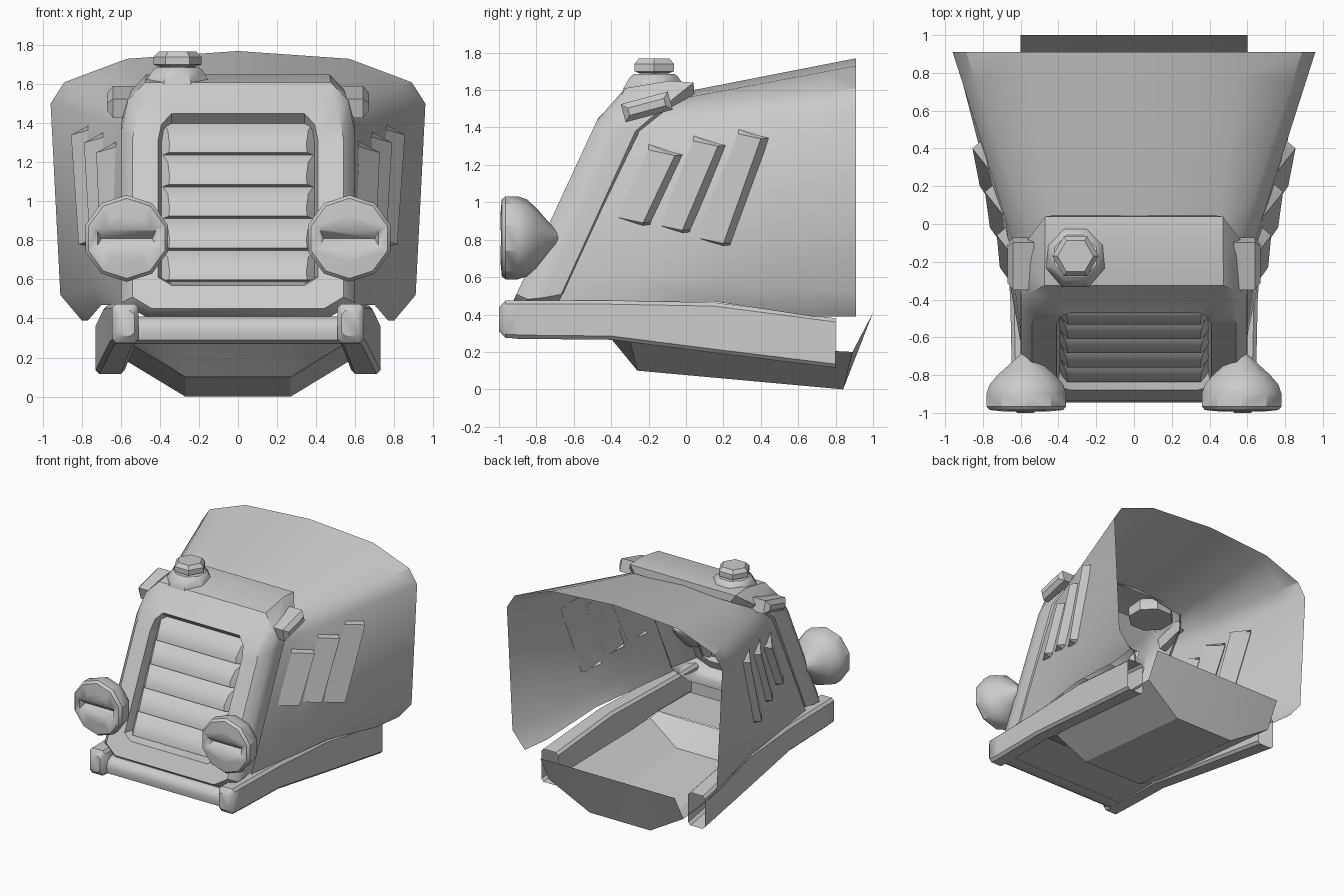
import bpy, bmesh, math
from mathutils import Vector, Matrix

if "Cube" in bpy.data.objects:
    bpy.data.objects.remove(bpy.data.objects["Cube"])


def finish(bm, name, angle=35, mirror=False):
    bmesh.ops.recalc_face_normals(bm, faces=bm.faces)
    me = bpy.data.meshes.new(name)
    bm.to_mesh(me)
    bm.free()
    ob = bpy.data.objects.new(name, me)
    bpy.context.collection.objects.link(ob)
    bpy.ops.object.select_all(action='DESELECT')
    ob.select_set(True)
    bpy.context.view_layer.objects.active = ob
    bpy.ops.object.shade_smooth_by_angle(angle=math.radians(angle))
    if mirror:
        ob.modifiers.new("mirror", 'MIRROR')
    return ob


def add_loft(bm, rings, closed=True, caps=(False, False)):
    rows = [[bm.verts.new(p) for p in r] for r in rings]
    n = len(rows[0])
    for a, b in zip(rows, rows[1:]):
        for i in range(n if closed else n - 1):
            j = (i + 1) % n
            bm.faces.new((a[i], a[j], b[j], b[i]))
    for use, row in zip(caps, (rows[0], rows[-1])):
        if use:
            bm.faces.new(row)


def loft(name, rings, closed=True, caps=(False, False), angle=35, mirror=False):
    bm = bmesh.new()
    add_loft(bm, rings, closed, caps)
    return finish(bm, name, angle, mirror)


def lathe(name, profile, sides, matrix, turn=0.0, mirror=False):
    # profile is (radius, height) pairs along local z
    rings = [[matrix @ Vector((r * math.cos(turn + i * math.tau / sides),
                               r * math.sin(turn + i * math.tau / sides), h))
              for i in range(sides)] for r, h in profile]
    return loft(name, rings, True, (True, True), 35, mirror)


def both(half):
    # half section from centre line outwards -> full section
    return [Vector((-x, y, z)) for x, y, z in reversed(half) if x > 0] + [Vector(p) for p in half]


def front_y(z):
    return -0.92 + 0.464 * (z - 0.48)


def back_y(z):
    return -0.67 + 0.455 * (z - 0.48) if z < 1.4 else -0.25 + (z - 1.4) * 1.25


# Hood shell, from the cowl to the flared rear opening
front = [(0, .04, 1.6), (.45, .0, 1.56), (.55, -.1, 1.5), (.59, -.25, 1.38),
         (.59, -.64, .57), (.59, -.68, .47)]
rear = [(0, .91, 1.77), (.57, .91, 1.73), (.89, .91, 1.61), (.96, .91, 1.5),
        (.91, .91, .52), (.8, .91, .39)]
sections = []
for t, low, edge in ((0, .57, .47), (.25, .6, .47), (.52, .57, .47), (.85, .53, .39), (1, .52, .39)):
    half = [Vector(a).lerp(Vector(b), t) for a, b in zip(front, rear)]
    half[4].z, half[5].z = low, edge
    sections.append(both(half))
loft("hood_shell", sections, closed=False)

# Cowl: arched grille surround with a recessed opening


def arch(w, z0, z1, c, yf):
    half = [(w - c, z0), (w, z0 + c * .6), (w, z1 - 2 * c), (w - .25 * c, z1 - .8 * c), (w - c, z1)]
    pts = [(x, yf(z), z) for x, z in half]
    return pts + [(-x, y, z) for x, y, z in reversed(pts)]


loft("cowl", [
    arch(.39, .58, 1.39, .05, lambda z: front_y(z) + .09),
    arch(.41, .57, 1.45, .07, front_y),
    arch(.54, .45, 1.52, .1, lambda z: front_y(z) + max(0, z - 1.45) * .6),
    arch(.595, .41, 1.61, .12, lambda z: front_y(z) + .07),
    arch(.6, .41, 1.65, .13, lambda z: front_y(z) + .14 + max(0, z - 1.4) * .6),
    arch(.6, .43, 1.64, .13, lambda z: back_y(z) - .01),
    arch(.55, .45, 1.58, .12, lambda z: back_y(z + .04) + .02)], angle=40)

# Grille slats: overlapping bars with slanted ends
rows = []
for i in range(5):
    top = 1.40 - i * .163
    for dz, d, w in ((0, .075, .385), (-.035, .035, .36), (-.11, .02, .35), (-.15, .03, .355)):
        z = top + dz
        y = front_y(z)
        rows.append([(-.4, y + .085, z), (-w, y + d, z), (w, y + d, z), (.4, y + .085, z)])
z = .585
rows.append([(x, front_y(z) + .085, z) for x in (-.4, -.38, .38, .4)])
loft("grille_slats", rows, closed=False, angle=30)

# Hood vents: three wedges on each side


def side_x(y, z):
    yf = -.68 + .433 * (z - .48)
    rx = .91 + .05 * (z - .52) / .98
    return .59 + (rx - .59) * (y - yf) / (.91 - yf)


bm = bmesh.new()
for yt, zt, yb, zb in ((-.06, 1.25, -.23, .89), (.17, 1.3, -.02, .85), (.4, 1.34, .2, .78)):
    rings = []
    for y, z, s in ((yt, zt, 1), (yb, zb, -1)):
        spots = ((y - .14, z + .03, -.01), (y, z, .055), (y + .045, z + .005, -.01))
        outer = [(yy, zz + (.03 * s if k == 0 else .015 * s), -.012) for k, (yy, zz, _) in enumerate(spots)]
        pair = [[(side_x(a, b) + d, a, b) for a, b, d in ring] for ring in (outer, spots)]
        rings += pair if s == 1 else pair[::-1]
    add_loft(bm, rings, True, (True, True))
finish(bm, "hood_vents", 25, True)

# Chassis rails
rails = []
for y, xi, xo, zb, zt in ((-1, .53, .62, .31, .44), (-.965, .51, .645, .275, .475),
                          (-.87, .51, .645, .27, .475), (-.4, .52, .655, .265, .475),
                          (.15, .55, .69, .195, .465), (.8, .58, .73, .115, .38)):
    c = .02
    rails.append([(xi, y, zb + c), (xi + c, y, zb), (xo - c, y, zb), (xo, y, zb + c),
                  (xo, y, zt - c), (xo - c, y, zt), (xi + c, y, zt), (xi, y, zt - c)])
loft("chassis_rail", rails, True, (True, False), 40, True)

# Front cross bar
bar = ((-.90, .27), (-.935, .29), (-.945, .34), (-.93, .385), (-.89, .41), (-.8, .41), (-.8, .27))
loft("front_bar", [[(x, y, z) for y, z in bar] for x in (-.53, .53)], True, (True, True), 40)

# Belly pan with an upturned rear wall
loft("belly_pan", [
    both([(.27, -.40, .27), (.53, -.40, .275)]),
    both([(.27, -.26, .10), (.53, -.30, .26)]),
    both([(.27, .84, 0), (.6, .89, .2)]),
    both([(.27, 1.0, .41), (.6, 1.0, .41)])], closed=False, angle=30)
loft("belly_front_shelf", [[(-.53, y, .275), (.53, y, .275)] for y in (-.9, -.40)], closed=False)

# Headlights, with a V-shaped slot cut in each lens
to_front = Matrix.Translation((.57, 0, .81)) @ Matrix.Rotation(math.pi / 2, 4, 'X')
lamp = lathe("headlight", [(.01, .67), (.085, .735), (.16, .80), (.205, .85), (.222, .90),
                           (.222, .965), (.205, .985), (.12, .993)], 10, to_front, math.pi / 10)
slot = loft("slot_cutter", [[(.57 + s * w, y, .81 + z) for w, y, z in
                             ((.17, -1.03, .075), (.13, -.945, 0), (.17, -1.03, -.075))]
                            for s in (-1, 1)], True, (True, True))
cut = lamp.modifiers.new("slot", 'BOOLEAN')
cut.operation, cut.object, cut.solver = 'DIFFERENCE', slot, 'EXACT'
lamp.modifiers.new("mirror", 'MIRROR')
slot.hide_render = True
slot.hide_set(True)

# Radiator cap: octagonal collar and hexagonal nut
cap_at = Matrix.Translation((-.31, -.17, 0))
lathe("cap_collar", [(.175, 1.54), (.178, 1.61), (.14, 1.67), (.12, 1.685)], 8, cap_at, math.pi / 8)
lathe("cap_nut", [(.085, 1.66), (.09, 1.69), (.122, 1.70), (.122, 1.74), (.095, 1.768)], 6, cap_at)

# Side marker lamps on the cowl shoulders
bm = bmesh.new()
place = (Matrix.Translation((.6, -.21, 1.51)) @ Matrix.Rotation(math.radians(15), 4, 'X')
         @ Matrix.Diagonal((.14, .26, .1, 1)))
bmesh.ops.create_cube(bm, size=1, matrix=place)
outer = [e for e in bm.edges if all(v.co.x > .6 for v in e.verts)]
bmesh.ops.bevel(bm, geom=outer, offset=.03, segments=1, affect='EDGES')
finish(bm, "marker_lamp", 35, True)
